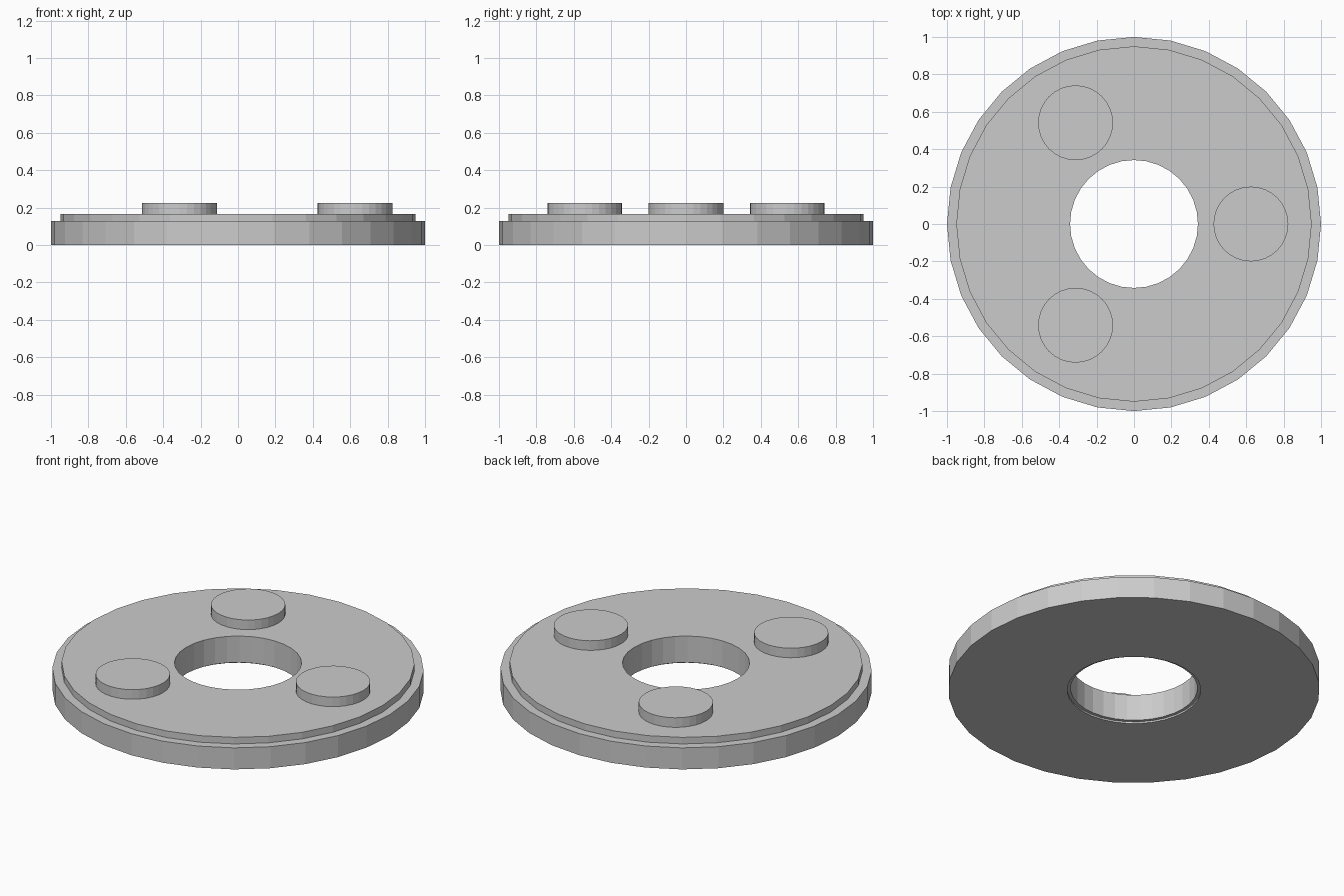
import bpy, bmesh, math

if "Cube" in bpy.data.objects:
    bpy.data.objects.remove(bpy.data.objects["Cube"])

SEGMENTS = 32


def make_object(name, bm):
    bmesh.ops.recalc_face_normals(bm, faces=bm.faces)
    mesh = bpy.data.meshes.new(name)
    bm.to_mesh(mesh)
    bm.free()
    obj = bpy.data.objects.new(name, mesh)
    bpy.context.collection.objects.link(obj)
    return obj


def lathe(name, profile):
    """Revolve a closed (radius, z) profile around the z axis."""
    bm = bmesh.new()
    rings = []
    for i in range(SEGMENTS):
        a = 2 * math.pi * i / SEGMENTS
        rings.append([bm.verts.new((r * math.cos(a), r * math.sin(a), z))
                      for r, z in profile])
    n = len(profile)
    for i in range(SEGMENTS):
        r0, r1 = rings[i], rings[(i + 1) % SEGMENTS]
        for j in range(n):
            k = (j + 1) % n
            bm.faces.new((r0[j], r1[j], r1[k], r0[k]))
    return make_object(name, bm)


def stud(name, radius, z0, z1, x, y):
    bm = bmesh.new()
    bmesh.ops.create_cone(bm, cap_ends=True, segments=SEGMENTS,
                          radius1=radius, radius2=radius, depth=z1 - z0)
    obj = make_object(name, bm)
    obj.location = (x, y, (z0 + z1) / 2)
    return obj


# Stepped disc with a central hole and a shallow recess under the hole
lathe("ring_disc", [(0.36, 0), (1, 0), (1, 0.128), (0.95, 0.128),
                    (0.95, 0.167), (0.342, 0.167), (0.342, 0.01), (0.36, 0.01)])

# Three round studs spaced evenly around the hole
for i in range(3):
    a = 2 * math.pi * i / 3
    stud(f"stud_{i + 1}", 0.2, 0.16, 0.224, 0.625 * math.cos(a), 0.625 * math.sin(a))
